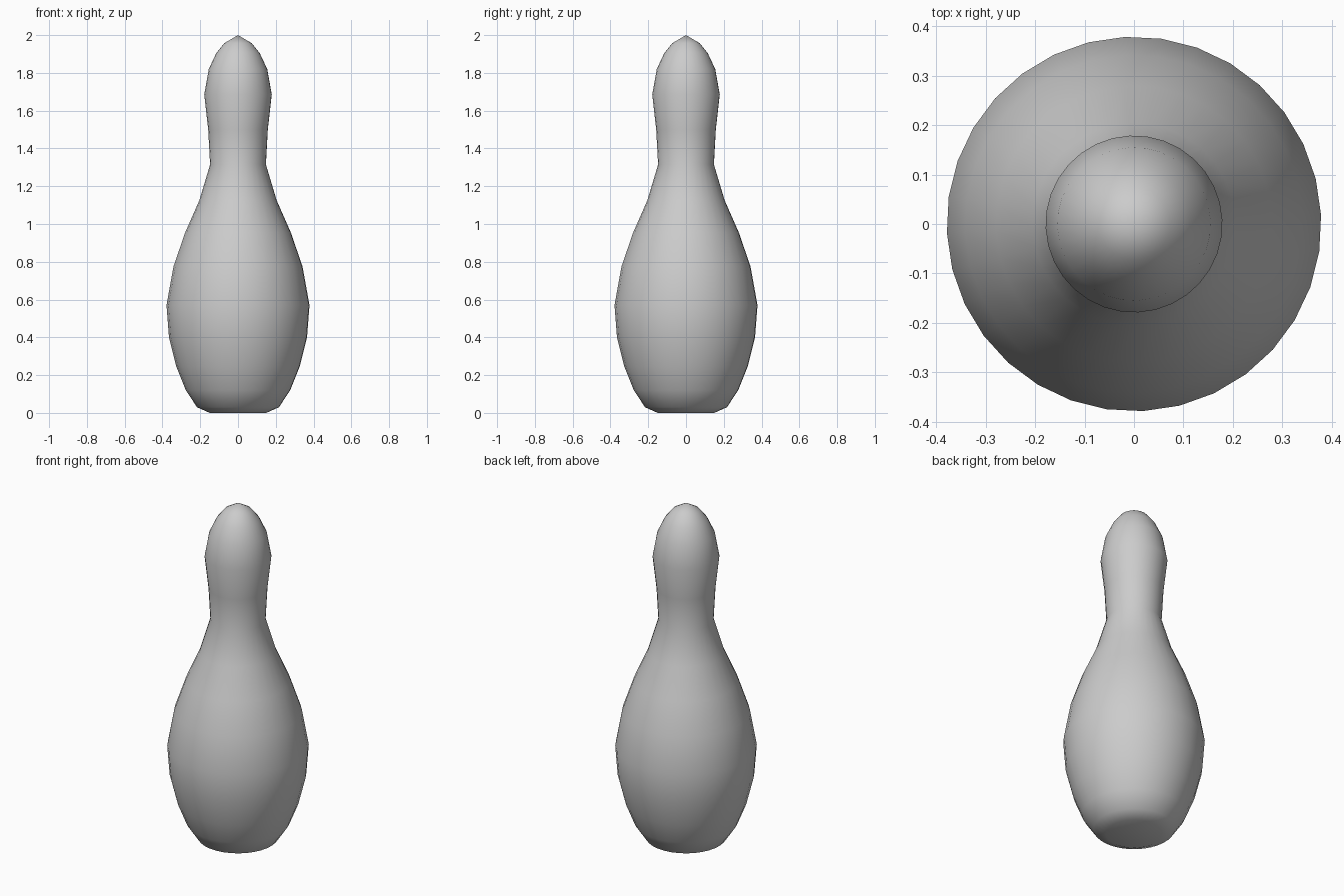
import bpy, bmesh, math

if "Cube" in bpy.data.objects:
    bpy.data.objects.remove(bpy.data.objects["Cube"])

SEGMENTS = 32
OFFSET = math.radians(2.8)

# Pin silhouette from base to crown: (radius, height)
profile = [
    (0.15, 0.0), (0.217, 0.03), (0.277, 0.12), (0.327, 0.245),
    (0.366, 0.40), (0.379, 0.57), (0.342, 0.775), (0.28, 0.955),
    (0.205, 1.125), (0.148, 1.315), (0.158, 1.50), (0.179, 1.685),
    (0.155, 1.82), (0.115, 1.905), (0.073, 1.957),
]

bm = bmesh.new()

# Lathe the profile into rings
rings = []
for r, z in profile:
    rings.append([bm.verts.new((r * math.cos(OFFSET + math.tau * i / SEGMENTS),
                                r * math.sin(OFFSET + math.tau * i / SEGMENTS), z))
                  for i in range(SEGMENTS)])
for low, high in zip(rings, rings[1:]):
    for i in range(SEGMENTS):
        j = (i + 1) % SEGMENTS
        bm.faces.new((low[i], low[j], high[j], high[i]))

# Close the crown to a point and the base with a flat disc
crown = bm.verts.new((0, 0, 2.0))
base = bm.verts.new((0, 0, 0))
for i in range(SEGMENTS):
    j = (i + 1) % SEGMENTS
    bm.faces.new((rings[-1][i], rings[-1][j], crown))
    bm.faces.new((rings[0][j], rings[0][i], base))

mesh = bpy.data.meshes.new("bowling_pin")
bm.to_mesh(mesh)
bm.free()
mesh.shade_smooth()
pin = bpy.data.objects.new("bowling_pin", mesh)
bpy.context.collection.objects.link(pin)
